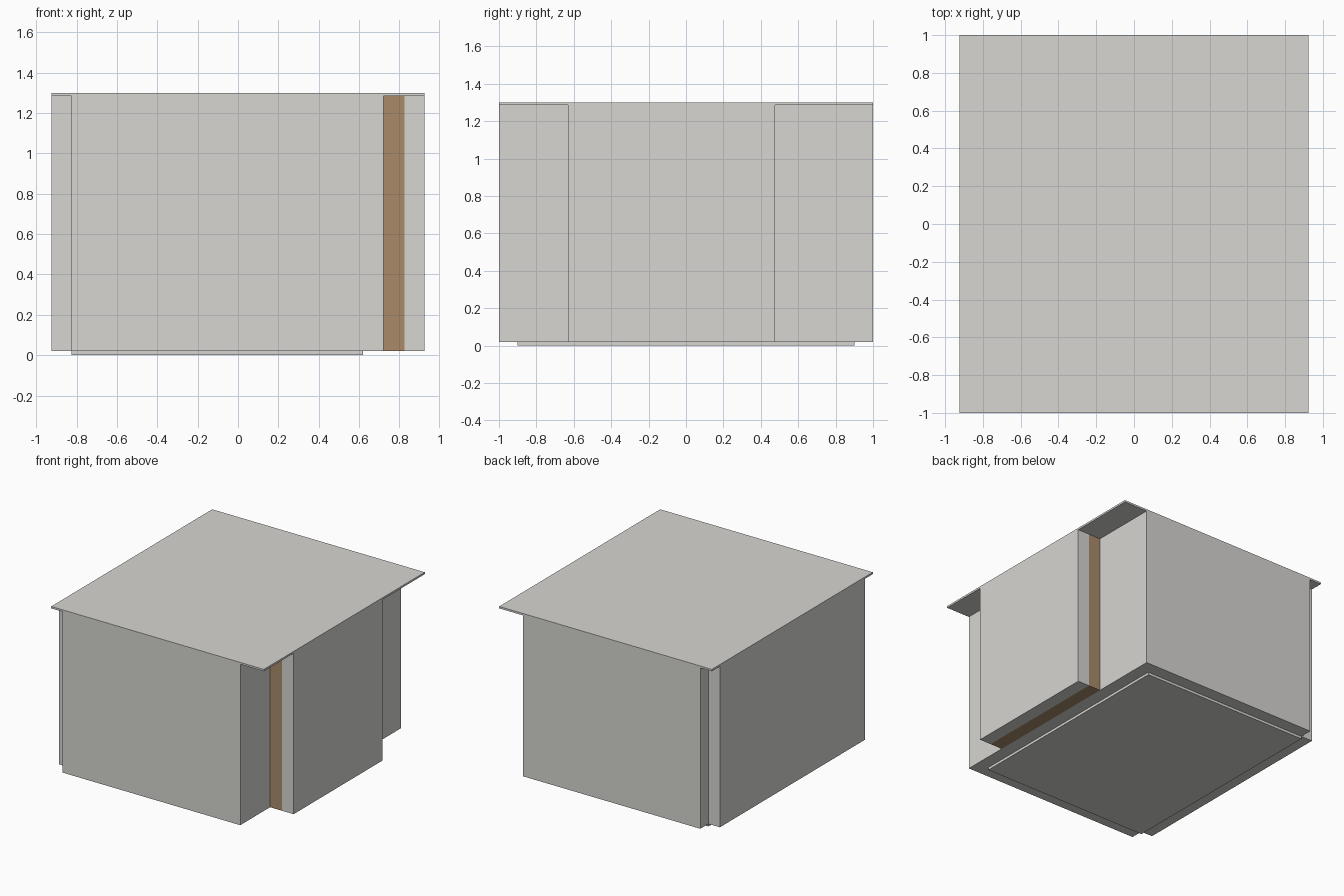
import bpy

cube = bpy.data.objects.get("Cube")
if cube:
    bpy.data.objects.remove(cube, do_unlink=True)


def material(name, colour):
    mat = bpy.data.materials.new(name)
    mat.use_nodes = True
    mat.diffuse_color = colour
    mat.node_tree.nodes["Principled BSDF"].inputs["Base Color"].default_value = colour
    return mat


plaster = material("pale_grey", (0.68, 0.67, 0.645, 1))
timber = material("timber_brown", (0.40, 0.26, 0.143, 1))


def box(name, x, y, z, mat=plaster):
    """Axis-aligned box from (min, max) ranges."""
    ranges = (x, y, z)
    bpy.ops.mesh.primitive_cube_add(size=1, location=[(a + b) / 2 for a, b in ranges])
    obj = bpy.context.object
    obj.name = obj.data.name = name
    obj.scale = [b - a for a, b in ranges]
    bpy.ops.object.transform_apply(location=False, rotation=False, scale=True)
    obj.data.materials.append(mat)
    return obj


FLOOR, EAVES, TOP = 0.02, 1.285, 1.3
WALL = (FLOOR, EAVES)
OUTER, LEFT_IN, RIGHT_IN = 0.925, 0.825, 0.62
RIGHT_OUT = 0.72
INNER_Y = 0.9
BAY = (-0.63, 0.475)

# Floor and flat roof
box("floor_slab", (-LEFT_IN, RIGHT_IN), (-INNER_Y, INNER_Y), (0, FLOOR))
box("roof_slab", (-OUTER, OUTER), (-1, 1), (EAVES, TOP))

# Four outer walls
box("front_wall", (-LEFT_IN, RIGHT_OUT), (-1, -INNER_Y), WALL)
box("back_wall", (-LEFT_IN, RIGHT_OUT), (INNER_Y, 1), WALL)
box("side_wall_west", (-OUTER, -LEFT_IN), (-INNER_Y, INNER_Y), WALL)
box("side_wall_east", (RIGHT_IN, RIGHT_OUT), (-INNER_Y, INNER_Y), WALL)

# Projecting bay: timber core behind a plain outer panel
box("bay_core", (RIGHT_OUT, LEFT_IN), BAY, WALL, timber)
box("bay_panel", (LEFT_IN, OUTER), BAY, WALL)
